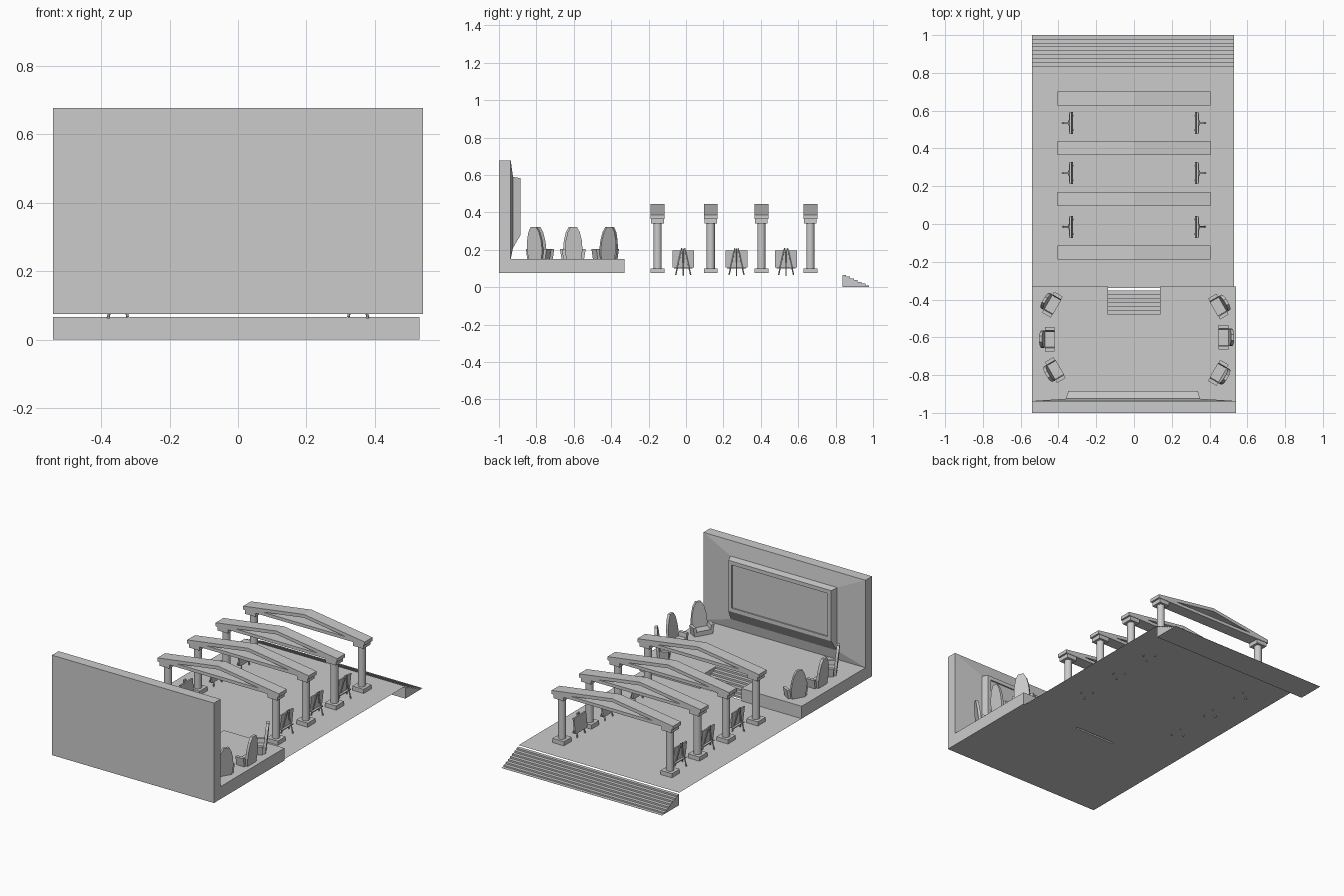
import bpy, bmesh, math
from mathutils import Vector, Matrix

if "Cube" in bpy.data.objects:
    bpy.data.objects.remove(bpy.data.objects["Cube"])


def finish(name, bm, smooth=False):
    bmesh.ops.recalc_face_normals(bm, faces=bm.faces)
    me = bpy.data.meshes.new(name)
    bm.to_mesh(me)
    bm.free()
    ob = bpy.data.objects.new(name, me)
    bpy.context.collection.objects.link(ob)
    if smooth:
        bpy.context.view_layer.objects.active = ob
        bpy.ops.object.select_all(action='DESELECT')
        ob.select_set(True)
        bpy.ops.object.shade_smooth_by_angle(angle=math.radians(40))
    return ob


def loft(name, rings):
    """Closed skin through rings of equal point count, capped at both ends."""
    bm = bmesh.new()
    vs = [[bm.verts.new(p) for p in r] for r in rings]
    n = len(vs[0])
    for a, b in zip(vs, vs[1:]):
        for i in range(n):
            bm.faces.new((a[i], a[(i + 1) % n], b[(i + 1) % n], b[i]))
    bm.faces.new(vs[0])
    bm.faces.new(vs[-1])
    return finish(name, bm)


def prism(name, pts, axis, lo, hi):
    """Extrude a 2D profile along one axis."""
    def put(p, t):
        q = list(p)
        q.insert(axis, t)
        return q
    return loft(name, [[put(p, t) for p in pts] for t in (lo, hi)])


def box(name, lo, hi):
    (a, b, c), (d, e, f) = lo, hi
    return prism(name, [(a, b), (d, b), (d, e), (a, e)], 2, c, f)


def rod(name, p, q, r, sides=6, smooth=False):
    p, q = Vector(p), Vector(q)
    bm = bmesh.new()
    m = Matrix.Translation((p + q) / 2) @ (q - p).to_track_quat('Z', 'Y').to_matrix().to_4x4()
    bmesh.ops.create_cone(bm, cap_ends=True, segments=sides, radius1=r, radius2=r,
                          depth=(q - p).length, matrix=m)
    return finish(name, bm, smooth)


def stairs(name, x0, x1, y0, y1, top, bottom, n):
    """Flight descending towards +y."""
    pts = [(y0, bottom)]
    for k in range(1, n):
        z = top + (bottom - top) * k / n
        pts += [(y0 + (y1 - y0) * (k - 1) / n, z), (y0 + (y1 - y0) * k / n, z)]
    pts.append((pts[-1][0], bottom))
    return prism(name, pts, 0, x0, x1)


FLOOR, STAGE, W = 0.075, 0.15, 0.54

# Hall floor sheet and entrance stairs
bm = bmesh.new()
bm.faces.new([bm.verts.new(p) for p in ((-W, -0.34, FLOOR), (0.53, -0.34, FLOOR),
                                        (0.53, 0.836, FLOOR), (-W, 0.836, FLOOR))])
finish("floor", bm)
stairs("entrance_stairs", -W, 0.53, 0.836, 1.0, FLOOR, 0, 8)
box("entrance_bottom_tread", (-W, 0.97, 0), (0.53, 1.0, 0.001))

# Raised stage with a notch holding its stairs
prism("stage", [(-W, -1), (W, -1), (W, -0.33), (0.138, -0.33), (0.138, -0.48),
                (-0.138, -0.48), (-0.138, -0.33), (-W, -0.33)], 2, FLOOR, STAGE)
stairs("stage_stairs", -0.138, 0.138, -0.48, -0.33, STAGE, FLOOR, 7)


# Back wall flowing into a framed, recessed screen
def rect(y, x0, x1, z0, z1):
    return [(x0, y, z0), (x1, y, z0), (x1, y, z1), (x0, y, z1)]


loft("back_wall_screen", [
    rect(-1, -W, W, STAGE, 0.677),
    rect(-0.937, -W, W, STAGE, 0.677),
    rect(-0.925, -0.36, 0.35, 0.21, 0.59),
    rect(-0.885, -0.348, 0.338, 0.278, 0.583),
    rect(-0.885, -0.325, 0.315, 0.30, 0.56),
    rect(-0.893, -0.325, 0.315, 0.30, 0.56)])


# Gates: two columns carrying an open triangular pediment
def gate(y):
    for s in (-1, 1):
        x = s * 0.36
        box("column_base", (x - 0.038, y - 0.037, FLOOR), (x + 0.038, y + 0.037, 0.10))
        rod("column_shaft", (x, y, 0.10), (x, y, 0.345), 0.022, 16, True)
        box("column_cap", (x - 0.034, y - 0.034, 0.342), (x + 0.034, y + 0.034, 0.368))
    outer = [(-0.405, 0.366), (0, 0.366), (0.405, 0.366), (0.405, 0.387), (0, 0.445), (-0.405, 0.387)]
    inner = [(-0.27, 0.385), (0, 0.385), (0.27, 0.385), (0.26, 0.3875), (0, 0.425), (-0.26, 0.3875)]
    bm = bmesh.new()
    g = [[bm.verts.new((px, y + d, pz)) for px, pz in ring]
         for ring, d in ((outer, -0.037), (outer, 0.037), (inner, 0.037), (inner, -0.037))]
    for a, b in zip(g, g[1:] + g[:1]):
        for i in range(6):
            j = (i + 1) % 6
            bm.faces.new((a[i], a[j], b[j], b[i]))
    finish("pediment", bm)


for y in (0.665, 0.403, 0.132, -0.152):
    gate(y)


# Easels with pictures, back leg pointing outwards
def easel(y, s):
    for t in (-1, 1):
        rod("easel_front_leg", (s * 0.323, y + t * 0.04, 0.066), (s * 0.346, y + t * 0.008, 0.208), 0.004)
    rod("easel_back_leg", (s * 0.38, y, 0.062), (s * 0.344, y, 0.205), 0.004)
    box("easel_ledge", (s * 0.334 - 0.01, y - 0.05, 0.10), (s * 0.334 + 0.01, y + 0.05, 0.106))
    pts = [(s * 0.322, 0.106), (s * 0.331, 0.106), (s * 0.341, 0.195), (s * 0.332, 0.195)]
    prism("picture", pts, 1, y - 0.058, y + 0.058)


for y in (0.535, 0.27, -0.015):
    for s in (-1, 1):
        easel(y, s)


# Armchairs with tall shield backs, turned to the middle of the stage
def chair(x, y, angle):
    parts = [box("seat", (-0.025, -0.042, STAGE), (0.032, 0.042, 0.178))]
    for s in (-1, 1):
        arm = [(s * 0.04, STAGE), (s * 0.055, STAGE), (s * 0.064, 0.203), (s * 0.046, 0.203)]
        parts.append(prism("armrest", arm, 0, -0.022, 0.03))
    half = [(0.04, STAGE), (0.047, 0.20), (0.043, 0.25), (0.032, 0.295), (0.016, 0.323)]
    shield = half + [(-a, b) for a, b in reversed(half)]

    def ring(dx):
        return [(dx - 0.1 * (b - STAGE), a, b) for a, b in shield]
    parts.append(loft("chair_back", [ring(-0.035), ring(-0.019)]))
    for p in parts:
        p.matrix_world = Matrix.Translation((x, y, 0)) @ Matrix.Rotation(math.radians(angle), 4, 'Z')


for x, y, a in ((-0.435, -0.425, -30), (-0.45, -0.61, 0), (-0.42, -0.775, 30),
                (0.45, -0.435, 210), (0.478, -0.60, 180), (0.45, -0.79, 150)):
    chair(x, y, a)
